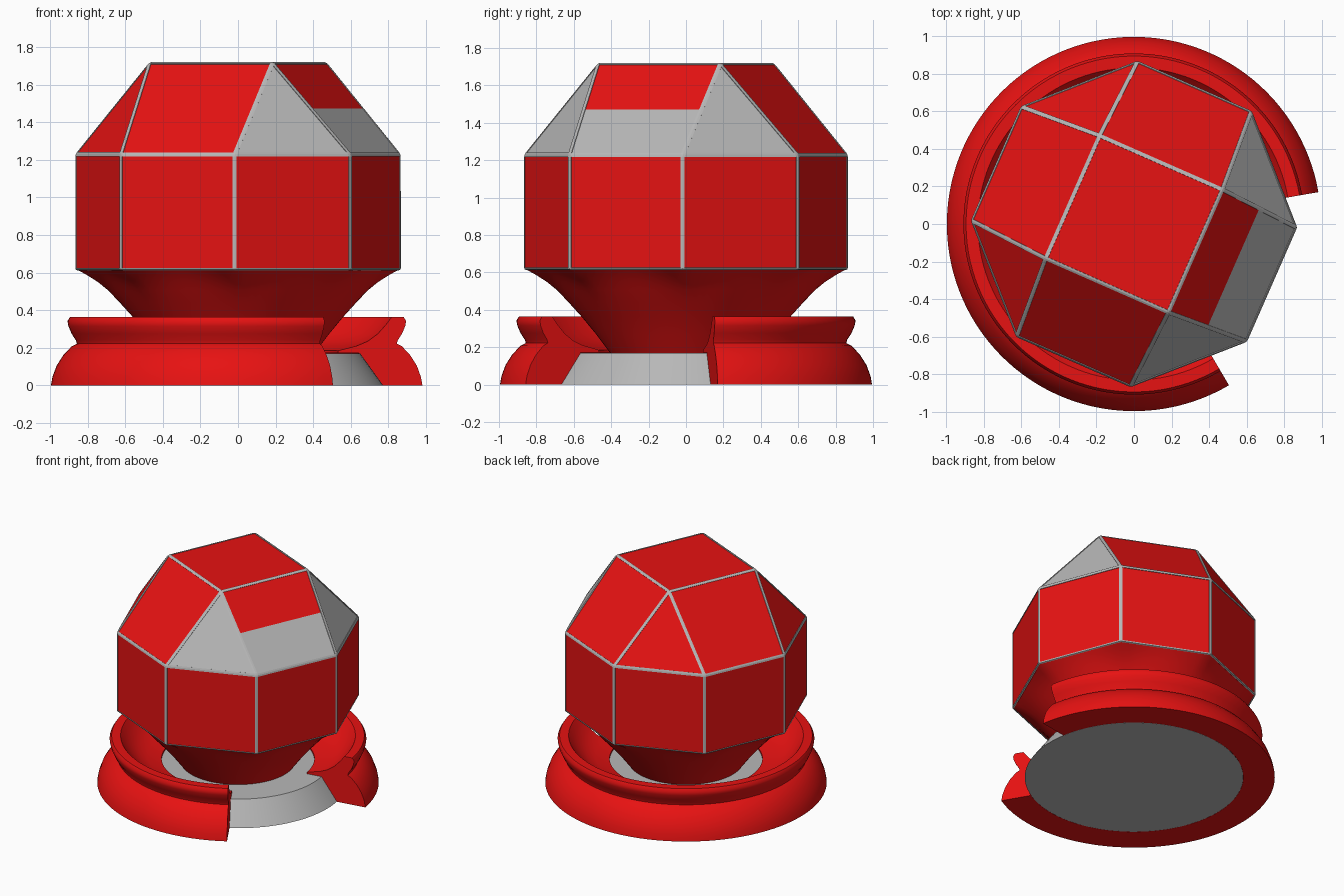
import bpy, bmesh, math
from mathutils import Vector

if "Cube" in bpy.data.objects:
    bpy.data.objects.remove(bpy.data.objects["Cube"])


def material(name, rgb):
    m = bpy.data.materials.new(name)
    m.diffuse_color = (*rgb, 1)
    m.use_nodes = True
    m.node_tree.nodes["Principled BSDF"].inputs["Base Color"].default_value = m.diffuse_color
    return m


RED = material("red", (0.8, 0.006, 0.006))
GREY = material("light grey", (0.48, 0.48, 0.48))
TURN = math.radians(-1.2)


def finish(bm, name, mats, smooth=None):
    bmesh.ops.recalc_face_normals(bm, faces=bm.faces)
    mesh = bpy.data.meshes.new(name)
    bm.to_mesh(mesh)
    bm.free()
    for m in mats:
        mesh.materials.append(m)
    ob = bpy.data.objects.new(name, mesh)
    bpy.context.collection.objects.link(ob)
    if smooth:
        bpy.ops.object.select_all(action='DESELECT')
        ob.select_set(True)
        bpy.context.view_layer.objects.active = ob
        bpy.ops.object.shade_smooth_by_angle(angle=math.radians(smooth))
    return ob


def polar(r, a, z):
    return Vector((r * math.cos(a), r * math.sin(a), z))


# Faceted head: octagonal drum with a square top, bevelled edges form the grey frame
bm = bmesh.new()
eighth = math.pi / 4
low = [bm.verts.new(polar(0.868, TURN + i * eighth, 0.612)) for i in range(8)]
mid = [bm.verts.new(polar(0.868, TURN + i * eighth, 1.23)) for i in range(8)]
top = [bm.verts.new(polar(0.507, TURN + (i + 0.25) * 2 * eighth, 1.72)) for i in range(4)]
bm.faces.new(low[::-1])
bm.faces.new(top)
for i in range(8):
    j = (i + 1) % 8
    bm.faces.new((low[i], low[j], mid[j], mid[i]))
    if i % 2 == 0:
        bm.faces.new((mid[i], mid[j], top[i // 2]))
    else:
        bm.faces.new((mid[i], mid[j], top[(i // 2 + 1) % 4], top[i // 2]))
bmesh.ops.recalc_face_normals(bm, faces=bm.faces)
bmesh.ops.bevel(bm, geom=bm.edges[:], offset=0.012, offset_type='OFFSET', segments=2,
                profile=0.5, affect='EDGES', material=1)
panels = [f for f in bm.faces if f.material_index == 0]
rims = bmesh.ops.inset_individual(bm, faces=panels, thickness=0.001, depth=-0.004)
for f in rims["faces"]:
    f.material_index = 1
for f in panels:
    f.material_index = 0

# One sloping panel has a grey lower half
aim = polar(1, TURN - eighth / 2, 0)
panel = max((f for f in panels if 0.3 < f.normal.z < 0.9), key=lambda f: f.normal.dot(aim))
bmesh.ops.bisect_plane(bm, geom=[panel] + panel.edges[:] + panel.verts[:],
                       plane_co=(0, 0, 1.472), plane_no=(0, 0, 1))
bm.normal_update()
for f in bm.faces:
    c = f.calc_center_median()
    if f.normal.dot(aim) > 0.6 and 0.3 < f.normal.z < 0.9 and c.z < 1.472 and f.calc_area() > 0.05:
        f.material_index = 1
finish(bm, "faceted_head", [RED, GREY])


# Bowl under the head: octagon blending into a circle (radius, height, octagon share)
bm = bmesh.new()
N = 96
rows = [(0.852, 0.614, 1), (0.805, 0.588, 0.75), (0.745, 0.55, 0.4), (0.69, 0.505, 0.12),
        (0.63, 0.442, 0), (0.56, 0.365, 0), (0.48, 0.268, 0), (0.405, 0.168, 0)]
rings = []
for r, z, share in rows:
    ring = []
    for k in range(N):
        a = k * math.tau / N
        octo = math.cos(eighth / 2) / math.cos(a % eighth - eighth / 2)
        ring.append(bm.verts.new(polar(r * (1 + share * (octo - 1)), a + TURN, z)))
    rings.append(ring)
for p, q in zip(rings, rings[1:]):
    for k in range(N):
        bm.faces.new((p[k], q[k], q[(k + 1) % N], p[(k + 1) % N]))
bm.faces.new(rings[0])
bm.faces.new(rings[-1])
finish(bm, "bowl", [RED], 40)


# Grey base disc
bm = bmesh.new()
bmesh.ops.create_cone(bm, cap_ends=True, segments=96, radius1=0.772, radius2=0.65, depth=0.17)
bmesh.ops.translate(bm, verts=bm.verts, vec=(0, 0, 0.085))
finish(bm, "base_disc", [GREY], 35)


# Open red collar: moulded profile swept around with a gap at the front right
profile = [(0.773, 0), (0.995, 0), (0.987, 0.045), (0.965, 0.105), (0.93, 0.16), (0.885, 0.208),
           (0.857, 0.222), (0.862, 0.24), (0.885, 0.275), (0.902, 0.315), (0.907, 0.342),
           (0.893, 0.365), (0.83, 0.365), (0.80, 0.325), (0.755, 0.275), (0.70, 0.235),
           (0.64, 0.21), (0.54, 0.185), (0.54, 0.172), (0.652, 0.172)]
bm = bmesh.new()
start, end, steps = math.radians(9.8), math.radians(300.5), 100
cuts = []
for s in range(steps + 1):
    a = start + (end - start) * s / steps
    cuts.append([bm.verts.new(polar(r, a, z)) for r, z in profile])
n = len(profile)
for p, q in zip(cuts, cuts[1:]):
    for k in range(n):
        bm.faces.new((p[k], p[(k + 1) % n], q[(k + 1) % n], q[k]))
bm.faces.new(cuts[0])
bm.faces.new(cuts[-1])
finish(bm, "open_collar", [RED], 45)
